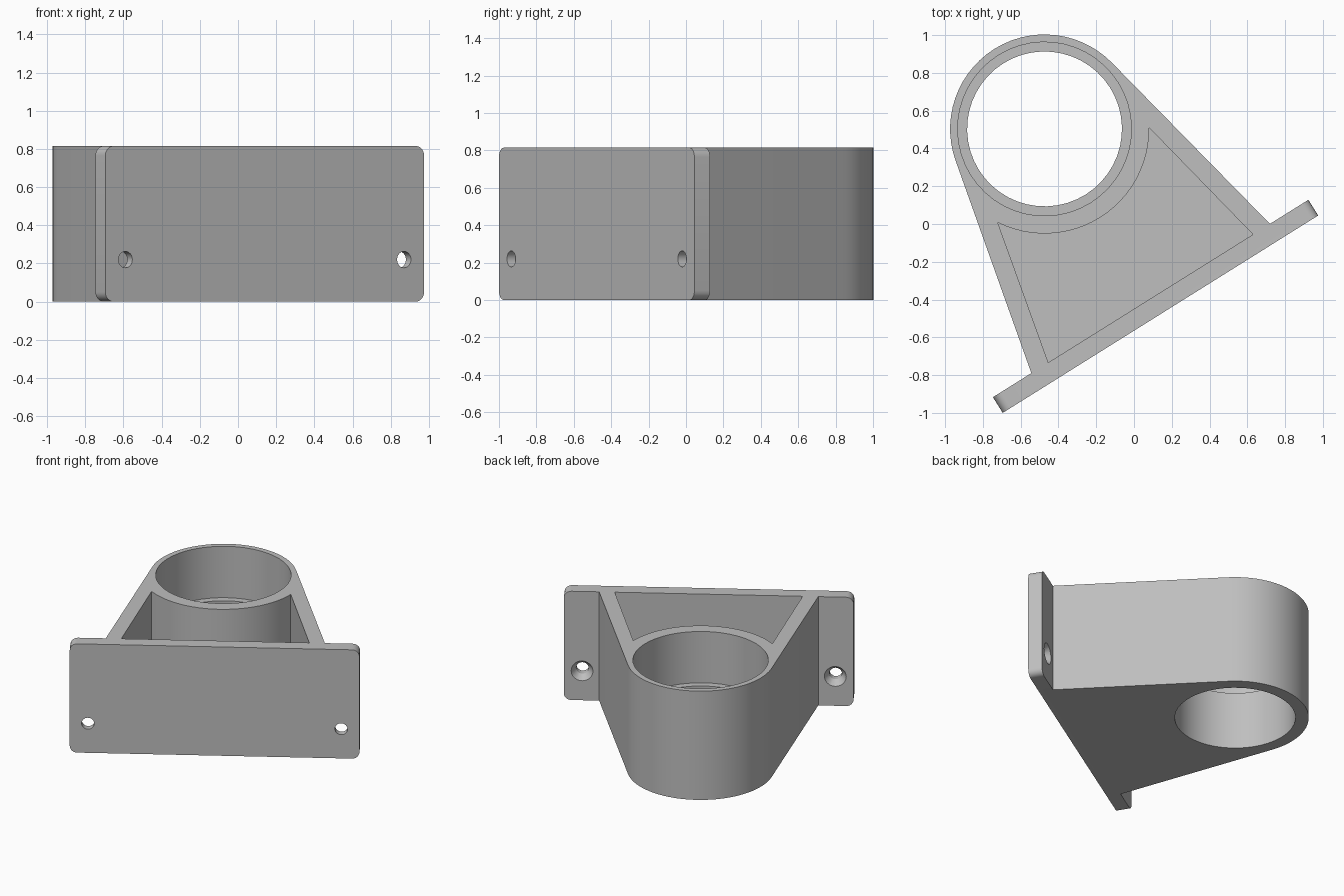
import bpy, bmesh, math
from mathutils import Matrix, Vector

if "Cube" in bpy.data.objects:
    bpy.data.objects.remove(bpy.data.objects["Cube"])

# Main dimensions, in the plate's own frame: x along plate, y away from it
HEIGHT, HALF_LEN, THICK = 0.815, 0.985, 0.098
RING_Y, RING_R, BORE_R, HOLE_R = 1.157, 0.50, 0.46, 0.41
LEDGE_Z, FLOOR_Z = 0.43, 0.095
PLACE = Matrix.Translation((0.14, -0.4775, 0)) @ Matrix.Rotation(math.radians(32.03), 4, 'Z')

grey = bpy.data.materials.new("plain grey")
grey.diffuse_color = (0.52, 0.52, 0.52, 1)
grey.use_nodes = True
grey.node_tree.nodes["Principled BSDF"].inputs["Base Color"].default_value = grey.diffuse_color


def arc(cx, cy, r, a0, a1, n):
    """Points on an arc, angles in degrees."""
    angles = [math.radians(a0 + (a1 - a0) * i / n) for i in range(n + 1)]
    return [(cx + r * math.cos(a), cy + r * math.sin(a)) for a in angles]


def loft(name, lower, upper):
    """Closed solid between two matching outlines."""
    bm = bmesh.new()
    a = [bm.verts.new(p) for p in lower]
    b = [bm.verts.new(p) for p in upper]
    bm.faces.new(a)
    bm.faces.new(b)
    for i in range(len(a)):
        j = (i + 1) % len(a)
        bm.faces.new((a[i], a[j], b[j], b[i]))
    bmesh.ops.recalc_face_normals(bm, faces=bm.faces)
    mesh = bpy.data.meshes.new(name)
    bm.to_mesh(mesh)
    bm.free()
    mesh.materials.append(grey)
    obj = bpy.data.objects.new(name, mesh)
    bpy.context.collection.objects.link(obj)
    return obj


def prism(name, pts, z0, z1):
    return loft(name, [(x, y, z0) for x, y in pts], [(x, y, z1) for x, y in pts])


def combine(target, tool, operation):
    """Apply a boolean and remove the tool."""
    mod = target.modifiers.new(operation, 'BOOLEAN')
    mod.operation, mod.solver, mod.object = operation, 'EXACT', tool
    bpy.context.view_layer.objects.active = target
    bpy.ops.object.modifier_apply(modifier=mod.name)
    bpy.data.objects.remove(tool)


# Body: straight sides running tangent into the round end
foot = Vector((0.745, THICK))
away = foot - Vector((0, RING_Y))
tangent = math.degrees(math.atan2(away.y, away.x) + math.acos(RING_R / away.length))
outline = ([(-foot.x, 0.04), (foot.x, 0.04), tuple(foot)]
           + arc(0, RING_Y, RING_R, tangent, 180 - tangent, 28)
           + [(-foot.x, THICK)])
bracket = prism("bracket", outline, 0, HEIGHT)

# Mounting plate: upright slab with rounded corners
r, plate_pts = 0.05, []
for sx, z, start in ((1, HEIGHT - r, 0), (-1, HEIGHT - r, 90), (-1, r, 180), (1, r, 270)):
    plate_pts += arc(sx * (HALF_LEN - r), z, r, start, start + 90, 6)
plate = loft("mounting_plate", [(x, 0, z) for x, z in plate_pts],
             [(x, THICK, z) for x, z in plate_pts])
combine(bracket, plate, 'UNION')

# Stepped bore through the round end
for radius, z0 in ((HOLE_R, -0.1), (BORE_R, LEDGE_Z)):
    circle = arc(0, RING_Y, radius, 0, 360, 48)[:-1]
    combine(bracket, prism("bore_cutter", circle, z0, HEIGHT + 0.1), 'DIFFERENCE')

# Pocket between the plate and the ring
pocket = [(-0.639, THICK), (0.639, THICK)] + arc(0, RING_Y, 0.554, -31.4, -148.6, 24)
combine(bracket, prism("pocket_cutter", pocket, FLOOR_Z, HEIGHT + 0.1), 'DIFFERENCE')

# Countersunk screw holes
for side in (-1, 1):
    for y0, r0, y1, r1 in ((-0.05, 0.043, 0.2, 0.043), (0.05, 0.043, 0.102, 0.077)):
        c0 = arc(side * 0.861, 0.22, r0, 0, 360, 24)[:-1]
        c1 = arc(side * 0.861, 0.22, r1, 0, 360, 24)[:-1]
        cutter = loft("screw_cutter", [(x, y0, z) for x, z in c0], [(x, y1, z) for x, z in c1])
        combine(bracket, cutter, 'DIFFERENCE')

# Place at its angle and smooth the curved walls
bracket.data.transform(PLACE)
bpy.ops.object.select_all(action='DESELECT')
bracket.select_set(True)
bpy.context.view_layer.objects.active = bracket
bpy.ops.object.shade_smooth_by_angle(angle=math.radians(30))
